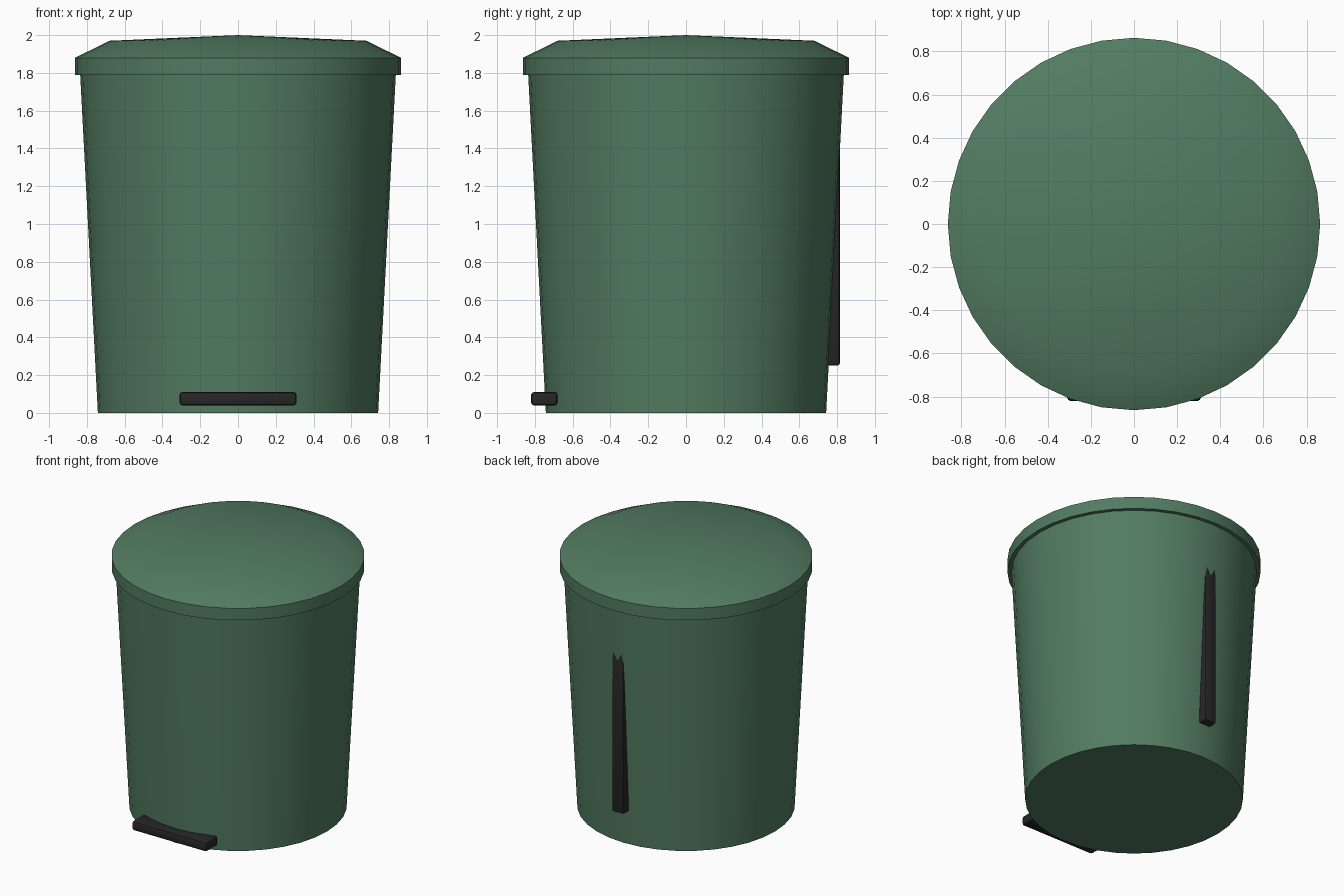
import bpy, bmesh
from math import radians
from mathutils import Matrix, Vector

if "Cube" in bpy.data.objects:
    bpy.data.objects.remove(bpy.data.objects["Cube"])

SIDES = 36


def material(name, rgb):
    m = bpy.data.materials.new(name)
    m.diffuse_color = (*rgb, 1)
    m.use_nodes = True
    m.node_tree.nodes["Principled BSDF"].inputs["Base Color"].default_value = m.diffuse_color
    return m


def finish(name, bm, mat, angle=30):
    bmesh.ops.recalc_face_normals(bm, faces=bm.faces)
    me = bpy.data.meshes.new(name)
    bm.to_mesh(me)
    bm.free()
    ob = bpy.data.objects.new(name, me)
    bpy.context.collection.objects.link(ob)
    me.materials.append(mat)
    bpy.ops.object.select_all(action='DESELECT')
    ob.select_set(True)
    bpy.context.view_layer.objects.active = ob
    bpy.ops.object.shade_smooth_by_angle(angle=radians(angle))
    return ob


def lathe(name, profile, mat):
    """Spin an (r, z) profile around the z axis."""
    bm = bmesh.new()
    verts = [bm.verts.new((r, 0, z)) for r, z in profile]
    edges = [bm.edges.new(pair) for pair in zip(verts, verts[1:])]
    bmesh.ops.spin(bm, geom=verts + edges, cent=(0, 0, 0), axis=(0, 0, 1),
                   angle=radians(360), steps=SIDES)
    bmesh.ops.remove_doubles(bm, verts=bm.verts, dist=1e-4)
    return finish(name, bm, mat)


def rounded_box(name, lo, hi, bevel, mat):
    lo, hi = Vector(lo), Vector(hi)
    bm = bmesh.new()
    bmesh.ops.create_cube(bm, size=1, matrix=Matrix.Translation((lo + hi) / 2)
                          @ Matrix.Diagonal((*(hi - lo), 1)))
    bmesh.ops.bevel(bm, geom=bm.edges[:], offset=bevel, segments=2,
                    profile=0.5, affect='EDGES')
    return finish(name, bm, mat)


green = material("green_plastic", (0.085, 0.20, 0.12))
black = material("black_plastic", (0.02, 0.02, 0.02))

# Tapered bucket, closed at the base
lathe("bin_body", [(0, 0), (0.742, 0), (0.836, 1.80), (0, 1.80)], green)

# Overhanging lid with a straight rim and shallow dome
lathe("lid", [(0, 1.79), (0.863, 1.79), (0.863, 1.88), (0.68, 1.97), (0, 2.0)], green)

# Foot pedal at the front and lever housing at the back
rounded_box("foot_pedal", (-0.31, -0.82, 0.04), (0.31, -0.68, 0.11), 0.015, black)
rounded_box("rear_lever_housing", (-0.05, 0.715, 0.25), (0.05, 0.815, 1.60), 0.015, black)
